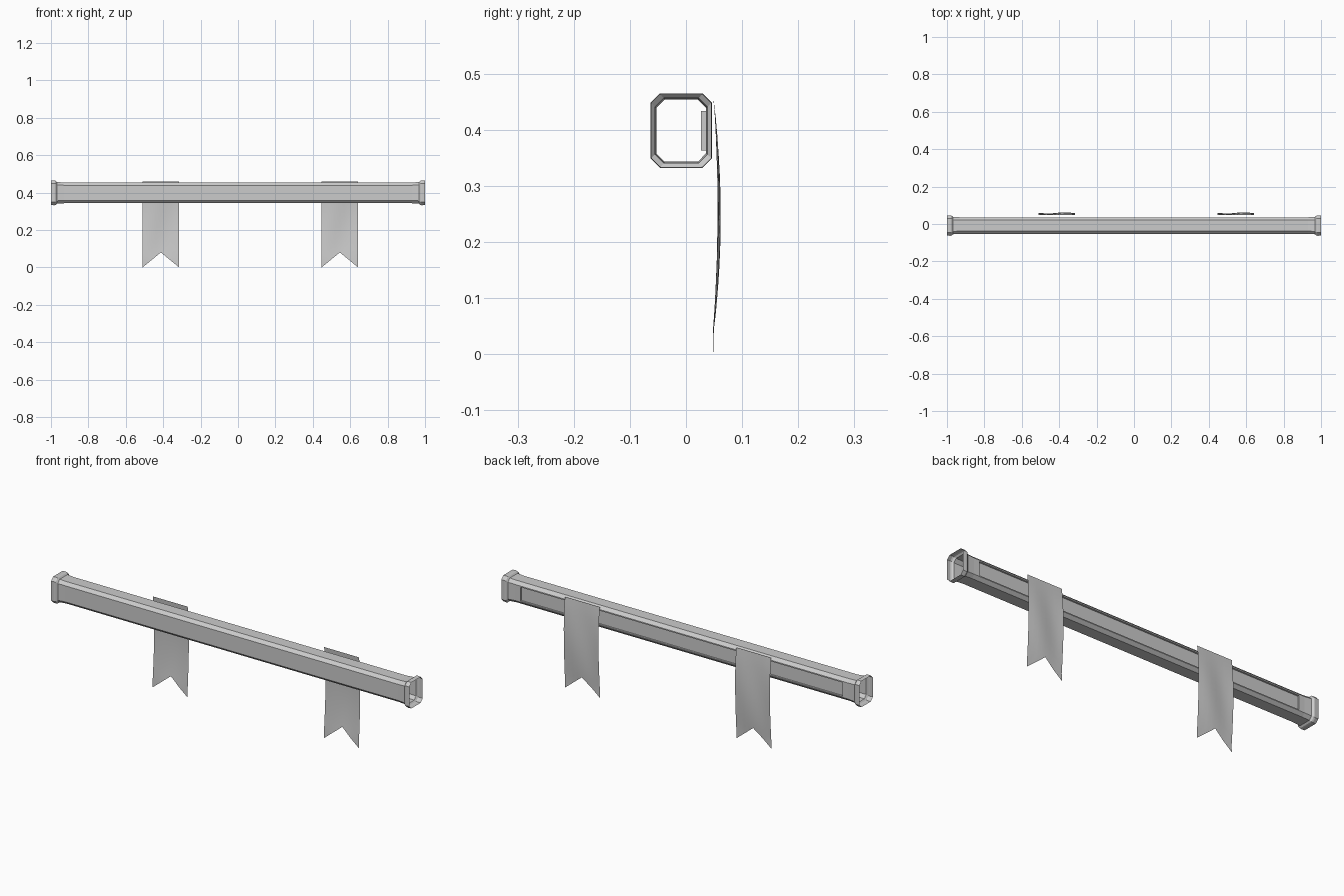
import bpy, bmesh, math

if "Cube" in bpy.data.objects:
    bpy.data.objects.remove(bpy.data.objects["Cube"])

CY, CZ = -0.0085, 0.3985


def finish(bm, name):
    me = bpy.data.meshes.new(name)
    bm.to_mesh(me)
    bm.free()
    ob = bpy.data.objects.new(name, me)
    bpy.context.collection.objects.link(ob)
    return ob


def octagon(x, hy, hz, c):
    pts = [(hy, -hz + c), (hy, hz - c), (hy - c, hz), (-hy + c, hz),
           (-hy, hz - c), (-hy, -hz + c), (-hy + c, -hz), (hy - c, -hz)]
    return [(x, CY + y, CZ + z) for y, z in pts]


# Open hollow beam with flared collars at both ends
half = [(0.93, 0.0445, 0.0555, 0.0150), (0.968, 0.0465, 0.0580, 0.0155),
        (0.975, 0.0530, 0.0645, 0.0160), (0.982, 0.0545, 0.0665, 0.0165),
        (1.0, 0.0535, 0.0655, 0.0165)]
stations = [(-x, a, b, c) for x, a, b, c in reversed(half)] + half
bm = bmesh.new()
rings = [[bm.verts.new(p) for p in octagon(*s)] for s in stations]
back = None
for i, (r0, r1) in enumerate(zip(rings, rings[1:])):
    for k in range(8):
        n = (k + 1) % 8
        f = bm.faces.new((r0[k], r0[n], r1[n], r1[k]))
        if k == 0 and i == len(half) - 1:
            back = f
bmesh.ops.recalc_face_normals(bm, faces=bm.faces)

# Long sunken panel on the back
bmesh.ops.inset_region(bm, faces=[back], thickness=0.006)
for v in back.verts:
    v.co.x = math.copysign(0.9, v.co.x)
    v.co.z = 0.433 if v.co.z > CZ else 0.363
bmesh.ops.inset_region(bm, faces=[back], thickness=0.0)
for v in back.verts:
    v.co.y = 0.027
finish(bm, "beam")


# Swallow-tailed cloth strips hanging behind the beam
def banner(name, x0, x1):
    bm = bmesh.new()
    nx, nz, top = 8, 12, 0.459
    grid = []
    for j in range(nz + 1):
        row = []
        for i in range(nx + 1):
            u, t = i / nx, j / nz
            bottom = 0.08 * (1 - abs(2 * u - 1))
            z = top + (bottom - top) * t
            s = 1 - z / top
            bulge = 0.0105 * max(0, math.sin(math.pi * min(1, s * 1.1))) ** 0.8
            ripple = 0.003 * math.sin(math.pi * s) * math.cos(2.2 * math.pi * u + 3 * s)
            row.append(bm.verts.new((x0 + (x1 - x0) * u, 0.0485 + bulge + ripple, z)))
        grid.append(row)
    for a, b in zip(grid, grid[1:]):
        for i in range(nx):
            bm.faces.new((a[i], a[i + 1], b[i + 1], b[i])).smooth = True
    finish(bm, name)


banner("left_banner", -0.51, -0.315)
banner("right_banner", 0.447, 0.642)
